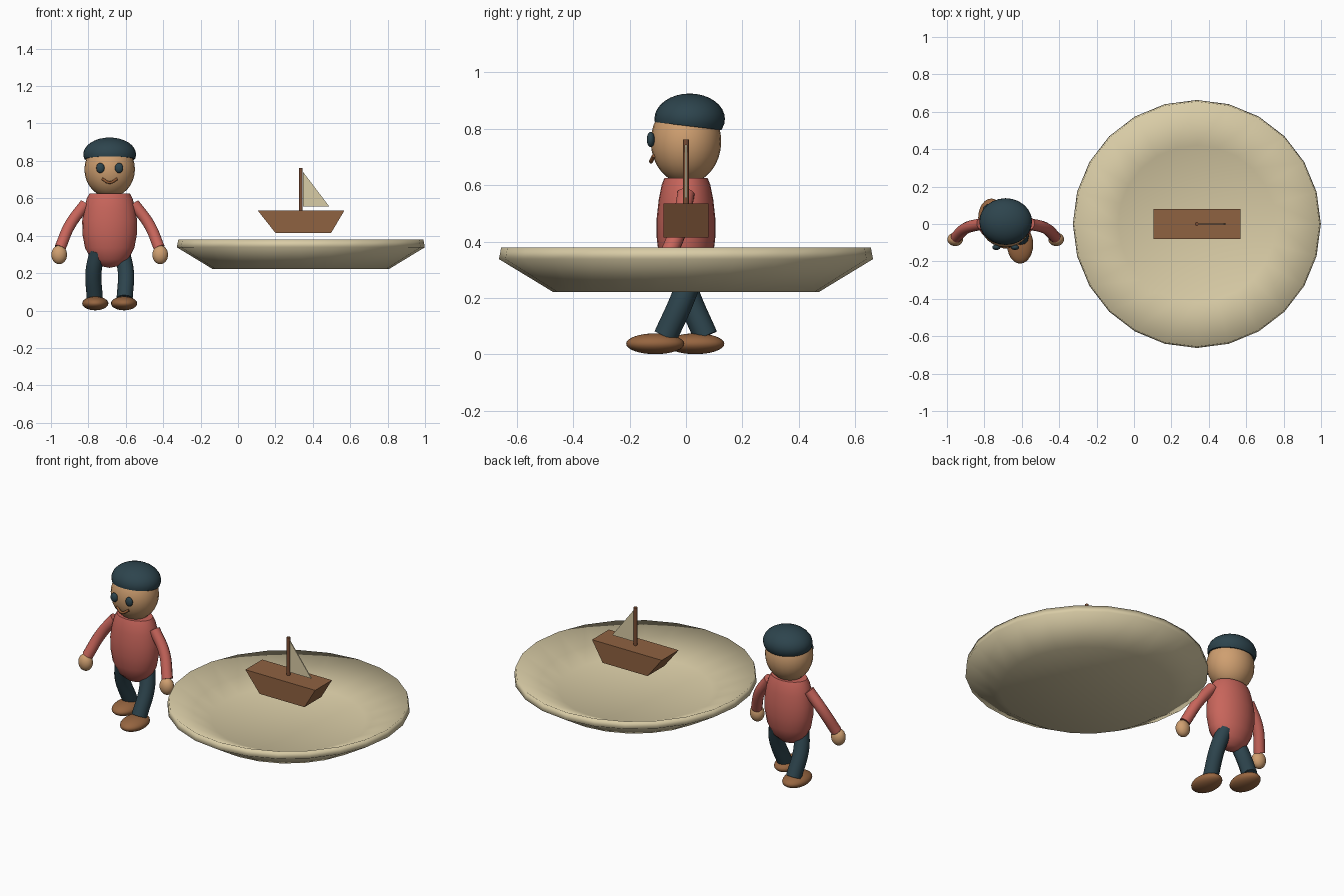
import bpy
import bmesh
import math
from mathutils import Vector

cube = bpy.data.objects.get("Cube")
if cube:
    bpy.data.objects.remove(cube, do_unlink=True)


def material(name, hex_code):
    rgb = [int(hex_code[i:i + 2], 16) / 255 for i in (0, 2, 4)]
    col = [c / 12.92 if c < 0.04045 else ((c + 0.055) / 1.055) ** 2.4 for c in rgb] + [1]
    mat = bpy.data.materials.new(name)
    mat.use_nodes = True
    mat.diffuse_color = col
    for node in mat.node_tree.nodes:
        if node.type == 'BSDF_PRINCIPLED':
            node.inputs["Base Color"].default_value = col
    return mat


RED = material("red_jersey", "c8655b")
TEAL = material("dark_teal", "2d444d")
SKIN = material("skin", "cf9f70")
SHOE = material("shoe_brown", "966540")
WOOD = material("hull_wood", "8f6241")
MAST = material("mast_wood", "7b4d34")
CREAM = material("cream", "d9cca6")
MOUTH = material("mouth_brown", "8f5a35")


def smooth(obj, angle):
    bpy.ops.object.select_all(action='DESELECT')
    obj.select_set(True)
    bpy.context.view_layer.objects.active = obj
    bpy.ops.object.shade_smooth_by_angle(angle=math.radians(angle))


def finish(name, bm, mat, angle=None):
    bmesh.ops.recalc_face_normals(bm, faces=bm.faces)
    mesh = bpy.data.meshes.new(name)
    bm.to_mesh(mesh)
    bm.free()
    mesh.materials.append(mat)
    obj = bpy.data.objects.new(name, mesh)
    bpy.context.collection.objects.link(obj)
    if angle:
        smooth(obj, angle)
    return obj


def ellipsoid(name, centre, radii, mat, cut=None):
    """Ellipsoid, optionally cut off below a plane (point, normal)."""
    bm = bmesh.new()
    bmesh.ops.create_uvsphere(bm, u_segments=24, v_segments=16, radius=1)
    bmesh.ops.scale(bm, vec=radii, verts=bm.verts)
    bmesh.ops.translate(bm, vec=centre, verts=bm.verts)
    if cut:
        geom = bm.verts[:] + bm.edges[:] + bm.faces[:]
        res = bmesh.ops.bisect_plane(bm, geom=geom, plane_co=cut[0],
                                     plane_no=cut[1], clear_inner=True)
        rim = [e for e in res["geom_cut"] if isinstance(e, bmesh.types.BMEdge)]
        bmesh.ops.contextual_create(bm, geom=rim)
    return finish(name, bm, mat, 50)


def lathe(name, profile, centre, mat, y_scale=1, angle=50):
    bm = bmesh.new()
    verts = [bm.verts.new((r, 0, z)) for r, z in profile]
    edges = [bm.edges.new(pair) for pair in zip(verts, verts[1:])]
    bmesh.ops.spin(bm, geom=verts + edges, cent=(0, 0, 0), axis=(0, 0, 1),
                   angle=math.tau, steps=24)
    bmesh.ops.remove_doubles(bm, verts=bm.verts, dist=0.0005)
    bmesh.ops.scale(bm, vec=(1, y_scale, 1), verts=bm.verts)
    bmesh.ops.translate(bm, vec=centre, verts=bm.verts)
    return finish(name, bm, mat, angle)


def prism(name, outline, half_width, mat):
    """Extrude an (x, z) outline evenly to both sides of y = 0."""
    bm = bmesh.new()
    face = bm.faces.new([bm.verts.new((x, -half_width, z)) for x, z in outline])
    res = bmesh.ops.extrude_face_region(bm, geom=[face], use_keep_orig=True)
    moved = [v for v in res["geom"] if isinstance(v, bmesh.types.BMVert)]
    bmesh.ops.translate(bm, vec=(0, 2 * half_width, 0), verts=moved)
    return finish(name, bm, mat)


def tube(name, points, radius, mat):
    curve = bpy.data.curves.new(name, 'CURVE')
    curve.dimensions = '3D'
    curve.bevel_depth = radius
    curve.bevel_resolution = 4
    curve.resolution_u = 8
    curve.use_fill_caps = True
    spline = curve.splines.new('BEZIER')
    spline.bezier_points.add(len(points) - 1)
    for bez, co in zip(spline.bezier_points, points):
        bez.co = Vector(co)
        bez.handle_left_type = bez.handle_right_type = 'AUTO'
    curve.materials.append(mat)
    obj = bpy.data.objects.new(name, curve)
    bpy.context.collection.objects.link(obj)
    bpy.ops.object.select_all(action='DESELECT')
    obj.select_set(True)
    bpy.context.view_layer.objects.active = obj
    bpy.ops.object.convert(target='MESH')
    smooth(bpy.context.view_layer.objects.active, 45)


# Shallow dish: flared outside, gentle slope down to a flat floor inside
DISH_X = 0.336
lathe("dish", [(0, 0.222), (0.472, 0.222), (0.663, 0.338), (0.655, 0.38),
               (0.42, 0.268), (0, 0.268)],
      (DISH_X, 0, 0), CREAM, angle=180)

# Toy boat
prism("hull", [(0.2, 0.415), (0.498, 0.415), (0.569, 0.535), (0.105, 0.535)], 0.08, WOOD)
lathe("mast", [(0, 0.53), (0.01, 0.53), (0.01, 0.762), (0, 0.762)], (DISH_X, 0, 0), MAST)
prism("sail", [(0.347, 0.555), (0.489, 0.555), (0.347, 0.742)], 0.003, CREAM)

# Figure: torso, head and cap
MAN_X = -0.686
lathe("torso", [(0, 0.228), (0.05, 0.238), (0.1, 0.274), (0.132, 0.335), (0.146, 0.41),
                (0.147, 0.48), (0.136, 0.55), (0.122, 0.6), (0.108, 0.625), (0, 0.626)],
      (MAN_X, 0, 0), RED, y_scale=0.71)
ellipsoid("head", (MAN_X, 0, 0.755), (0.135, 0.125, 0.15), SKIN)
ellipsoid("cap", (MAN_X, 0.013, 0.835), (0.141, 0.125, 0.09), TEAL,
          cut=((MAN_X, 0.013, 0.809), (0, 0.12, 1)))
tube("mouth", [(MAN_X - 0.04, -0.114, 0.704), (MAN_X, -0.124, 0.684),
               (MAN_X + 0.04, -0.114, 0.704)], 0.007, MOUTH)

# Paired parts; the left leg steps forward, the right leg trails
for side, label, step in ((-1, "right", 0.07), (1, "left", -0.072)):
    def at(x, y, z):
        return (MAN_X + side * x, y, z)

    ellipsoid(label + "_eye", at(0.05, -0.125, 0.762), (0.022, 0.014, 0.027), TEAL)
    tube(label + "_arm", [at(0.13, 0, 0.57), at(0.212, -0.022, 0.458),
                          at(0.265, -0.07, 0.335)], 0.031, RED)
    ellipsoid(label + "_hand", at(0.27, -0.082, 0.298), (0.042, 0.036, 0.05), SKIN)
    tube(label + "_leg", [at(0.063, -step * 0.4, 0.32), at(0.086, step * 0.1, 0.21),
                          at(0.08, step, 0.065)], 0.043, TEAL)
    ellipsoid(label + "_shoe", at(0.077, step - 0.037, 0.038), (0.07, 0.103, 0.037), SHOE)
